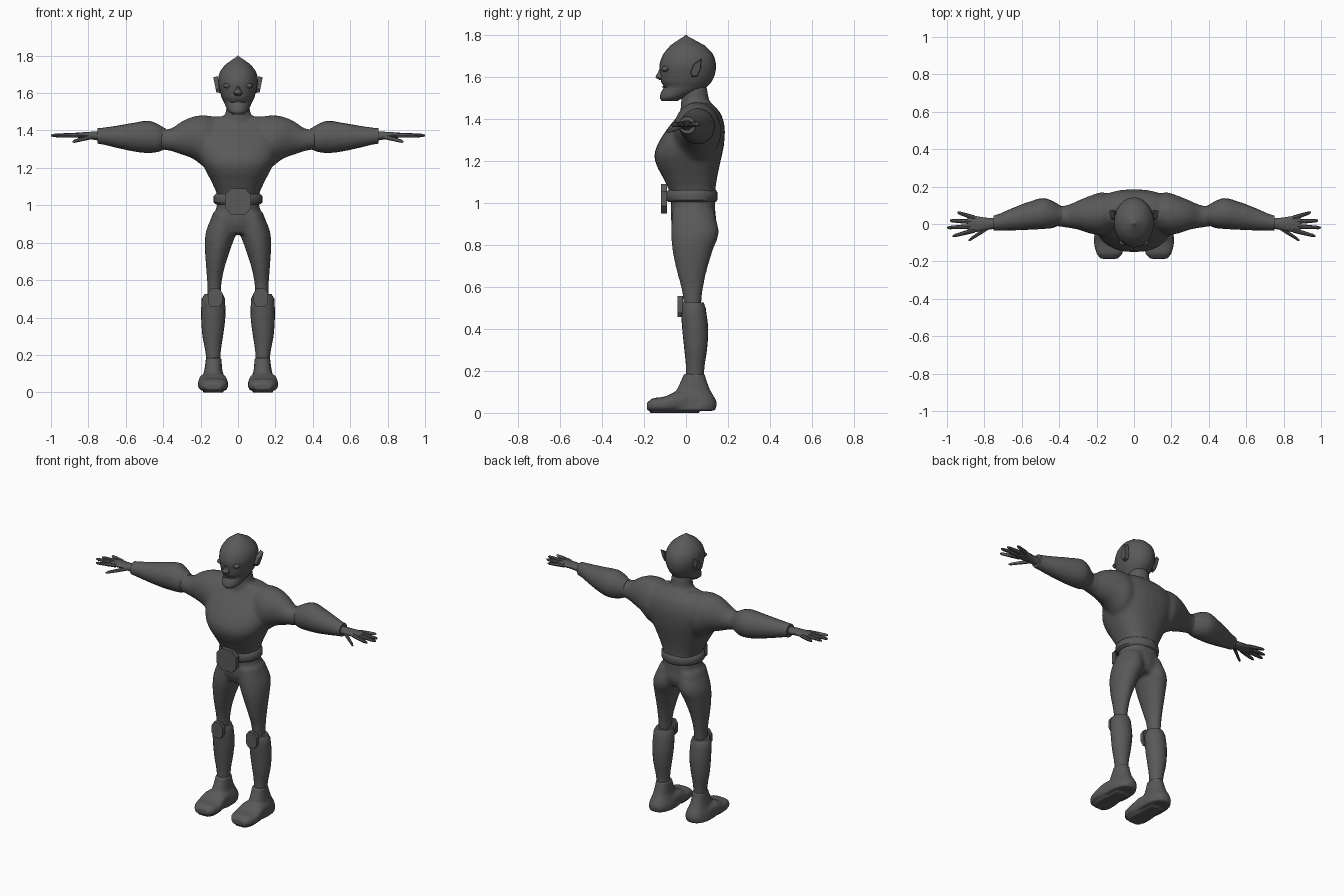
import bpy, bmesh, math

grey = bpy.data.materials.new("dark grey")
grey.diffuse_color = (0.1, 0.1, 0.1, 1)
AXES = {"x": (0, 1, 2), "y": (1, 0, 2), "z": (2, 0, 1)}


def make(name, bm):
    bmesh.ops.recalc_face_normals(bm, faces=bm.faces)
    me = bpy.data.meshes.new(name)
    bm.to_mesh(me)
    bm.free()
    ob = bpy.data.objects.new(name, me)
    bpy.context.collection.objects.link(ob)
    me.materials.append(grey)
    return ob


def select(*obs):
    bpy.ops.object.select_all(action="DESELECT")
    for o in obs:
        o.select_set(True)
    bpy.context.view_layer.objects.active = obs[0]


def smooth(ob, angle=40):
    select(ob)
    bpy.ops.object.shade_smooth_by_angle(angle=math.radians(angle))
    return ob


def modify(ob, kind, **props):
    select(ob)
    m = ob.modifiers.new(kind, kind)
    for k, v in props.items():
        setattr(m, k, v)
    bpy.ops.object.modifier_apply(modifier=m.name)
    return ob


def mirror(ob):
    return modify(ob, "MIRROR", use_mirror_merge=False)


def loft(name, axis, rings, n=20, power=2.0, steps=3):
    """Rounded sections along an axis; each ring is (t, a_min, a_max, b_min, b_max)."""
    t, a, b = AXES[axis]
    path = []
    for i in range(len(rings) - 1):          # Catmull-Rom between given rings
        p1, p2 = rings[i], rings[i + 1]
        p0, p3 = rings[max(i - 1, 0)], rings[min(i + 2, len(rings) - 1)]
        for s in range(steps):
            u = s / steps
            row = [0.5 * (2 * q1 + (q2 - q0) * u + (2 * q0 - 5 * q1 + 4 * q2 - q3) * u * u
                          + (3 * q1 - q0 - 3 * q2 + q3) * u ** 3)
                   for q0, q1, q2, q3 in zip(p0, p1, p2, p3)]
            row[0] = p1[0] + (p2[0] - p1[0]) * u
            path.append(row)
    path.append(rings[-1])
    bm = bmesh.new()
    loops = []
    for r in path:
        loop = []
        for k in range(n):
            c, s = math.cos(2 * math.pi * k / n), math.sin(2 * math.pi * k / n)
            co = [0, 0, 0]
            co[t] = r[0]
            co[a] = (r[1] + r[2]) / 2 + (r[2] - r[1]) / 2 * math.copysign(abs(c) ** (2 / power), c)
            co[b] = (r[3] + r[4]) / 2 + (r[4] - r[3]) / 2 * math.copysign(abs(s) ** (2 / power), s)
            loop.append(bm.verts.new(co))
        loops.append(loop)
    for l0, l1 in zip(loops, loops[1:]):
        for k in range(n):
            bm.faces.new((l0[k], l0[(k + 1) % n], l1[(k + 1) % n], l1[k]))
    bm.faces.new(loops[0])
    bm.faces.new(loops[-1])
    return smooth(make(name, bm))


def prism(name, axis, outline, d0, d1, shrink=1.0):
    """Flat outline extruded from d0 to d1; the d1 face is scaled by shrink."""
    t, a, b = AXES[axis]
    ca = sum(p[0] for p in outline) / len(outline)
    cb = sum(p[1] for p in outline) / len(outline)
    bm = bmesh.new()
    ends = []
    for d, f in ((d0, 1), (d1, shrink)):
        end = []
        for p in outline:
            co = [0, 0, 0]
            co[t], co[a], co[b] = d, ca + (p[0] - ca) * f, cb + (p[1] - cb) * f
            end.append(bm.verts.new(co))
        ends.append(end)
        bm.faces.new(end)
    n = len(outline)
    for k in range(n):
        bm.faces.new((ends[0][k], ends[0][(k + 1) % n], ends[1][(k + 1) % n], ends[1][k]))
    return make(name, bm)


def octagon(cx, cz, hx, hz):
    return [(cx + sx * hx, cz + sz * hz) for sx, sz in
            ((1, .5), (.55, 1), (-.55, 1), (-1, .5), (-1, -.5), (-.55, -1), (.55, -1), (1, -.5))]


def fuse(name, obs, voxel, rounds):
    """Melt overlapping parts into one smooth surface."""
    select(*obs)
    bpy.ops.object.join()
    ob = bpy.context.object
    ob.name = name
    modify(ob, "REMESH", mode="VOXEL", voxel_size=voxel)
    modify(ob, "SMOOTH", factor=0.5, iterations=rounds)
    return smooth(ob, 60)


# Body: torso, neck, upper arms, hips and thighs melted together
torso = loft("torso", "z", [
    (0.96, -.115, .115, -.07, .14), (1.04, -.11, .11, -.075, .14), (1.10, -.13, .13, -.10, .145),
    (1.20, -.18, .18, -.148, .165), (1.27, -.21, .21, -.14, .18), (1.36, -.22, .22, -.085, .185),
    (1.43, -.19, .19, -.03, .165), (1.475, -.14, .14, 0, .125)], n=28, power=2.4)
neck = loft("neck", "z", [(1.40, -.09, .09, -.03, .14), (1.47, -.07, .07, -.025, .115),
                          (1.56, -.06, .06, -.02, .10)])
arms = mirror(loft("upper_arm", "x", [
    (0.08, -.02, .15, 1.22, 1.46), (0.17, -.06, .17, 1.20, 1.482), (0.24, -.05, .15, 1.248, 1.475),
    (0.30, -.03, .125, 1.27, 1.45), (0.36, -.02, .10, 1.29, 1.41), (0.43, -.01, .095, 1.30, 1.41)]))
hips = loft("hips", "z", [(1.02, -.11, .11, -.07, .135), (0.96, -.125, .125, -.072, .14),
                          (0.90, -.14, .14, -.07, .145), (0.85, -.11, .11, -.05, .125)], n=24)
thighs = mirror(loft("thigh", "z", [
    (0.96, .01, .135, -.068, .135), (0.86, .008, .172, -.072, .158), (0.78, .035, .178, -.066, .13),
    (0.68, .068, .172, -.046, .10), (0.58, .088, .165, -.02, .08), (0.48, .09, .165, -.01, .07)]))
fuse("body", [torso, neck, arms, hips, thighs], 0.012, 6)

# Belt and buckle
loft("belt", "z", [(1.005, -.118, .118, -.085, .143), (1.015, -.13, .13, -.093, .15),
                   (1.05, -.13, .13, -.093, .15), (1.062, -.118, .118, -.085, .143)], n=28, steps=2)
prism("buckle", "y", octagon(0, 1.02, .07, .07), -.09, -.118)

# Head with jaw and pointed crown
loft("head", "z", [
    (1.485, -.03, .03, -.115, -.04), (1.50, -.05, .05, -.125, -.01), (1.53, -.066, .066, -.118, .07),
    (1.553, -.076, .076, -.106, .10), (1.575, -.087, .087, -.118, .12), (1.61, -.098, .098, -.122, .137),
    (1.66, -.107, .107, -.126, .143), (1.71, -.098, .098, -.108, .128), (1.75, -.07, .07, -.075, .09),
    (1.775, -.036, .036, -.04, .045), (1.80, -.003, .003, -.003, .003)], n=24)
loft("nose", "z", [(1.585, -.016, .016, -.125, -.09), (1.598, -.024, .024, -.146, -.09),
                   (1.62, -.014, .014, -.136, -.09), (1.65, -.008, .008, -.122, -.09)], n=10)
mirror(loft("eye", "y", [(-.116, .056, .06, 1.637, 1.641), (-.111, .044, .072, 1.629, 1.649),
                         (-.10, .038, .078, 1.625, 1.653), (-.08, .04, .076, 1.627, 1.651)], n=12))
loft("mouth", "y", [(-.114, -.03, .03, 1.55, 1.556), (-.09, -.045, .045, 1.547, 1.559)], n=10, steps=1)
ear = prism("ear", "x", [(.02, 1.62), (.035, 1.66), (.075, 1.69), (.07, 1.64), (.055, 1.605), (.03, 1.60)],
            .09, .115, 0.9)
for v in ear.data.vertices:          # lean the tips outward
    v.co.x += max(0, v.co.z - 1.60) * 0.2
mirror(ear)

# Gauntlets
mirror(loft("gauntlet", "x", [
    (0.385, 0, .095, 1.30, 1.41), (0.43, -.02, .12, 1.285, 1.435), (0.48, -.026, .138, 1.28, 1.452),
    (0.55, -.03, .122, 1.287, 1.442), (0.65, -.034, .085, 1.308, 1.425), (0.75, -.034, .045, 1.33, 1.412)]))

# Hands with spread fingers
mirror(loft("palm", "x", [(0.74, -.025, .03, 1.345, 1.395), (0.80, -.035, .035, 1.355, 1.393),
                          (0.87, -.045, .045, 1.362, 1.388), (0.89, -.035, .035, 1.366, 1.384)], n=14))
for name, x0, y0, z0, x1, y1, z1 in (
        ("index_finger", .85, -.033, 1.375, .97, -.065, 1.372),
        ("middle_finger", .86, -.012, 1.375, 1.0, -.02, 1.373),
        ("ring_finger", .86, .012, 1.375, .985, .018, 1.373),
        ("little_finger", .85, .032, 1.375, .945, .062, 1.375),
        ("thumb", .77, -.012, 1.37, .885, -.088, 1.34)):
    rings = []
    for f, r in ((0, .013), (.4, .012), (.9, .009), (1, .004)):
        x, y, z = x0 + (x1 - x0) * f, y0 + (y1 - y0) * f, z0 + (z1 - z0) * f
        rings.append((x, y - r, y + r, z - r, z + r))
    mirror(loft(name, "x", rings, n=8, steps=1))

# Shin guards and knee pads
mirror(loft("shin", "z", [
    (0.525, .08, .18, -.02, .085), (0.50, .07, .194, -.024, .094), (0.40, .068, .197, -.018, .106),
    (0.30, .08, .19, -.008, .10), (0.22, .092, .175, 0, .088), (0.15, .095, .168, 0, .085)]))
mirror(prism("knee_pad", "y", octagon(.122, .506, .038, .05), -.015, -.04))

# Boots: ankle and foot melted together
ankle = loft("ankle", "z", [(0.01, .058, .207, -.10, .14), (0.05, .06, .20, -.08, .147),
                            (0.11, .082, .182, -.045, .115), (0.185, .088, .172, -.012, .09)], power=2.3)
foot = loft("foot", "y", [(-.186, .085, .18, .012, .05), (-.16, .062, .20, .005, .07),
                          (-.10, .052, .215, .003, .078), (-.04, .058, .21, .003, .105),
                          (.05, .065, .20, .003, .10)], power=2.8)
mirror(fuse("boot", [ankle, foot], 0.008, 4))
for ob in bpy.data.objects:          # rest the soles on the ground
    if ob.name == "boot":
        for v in ob.data.vertices:
            if v.co.z < 0.009:
                v.co.z = 0
